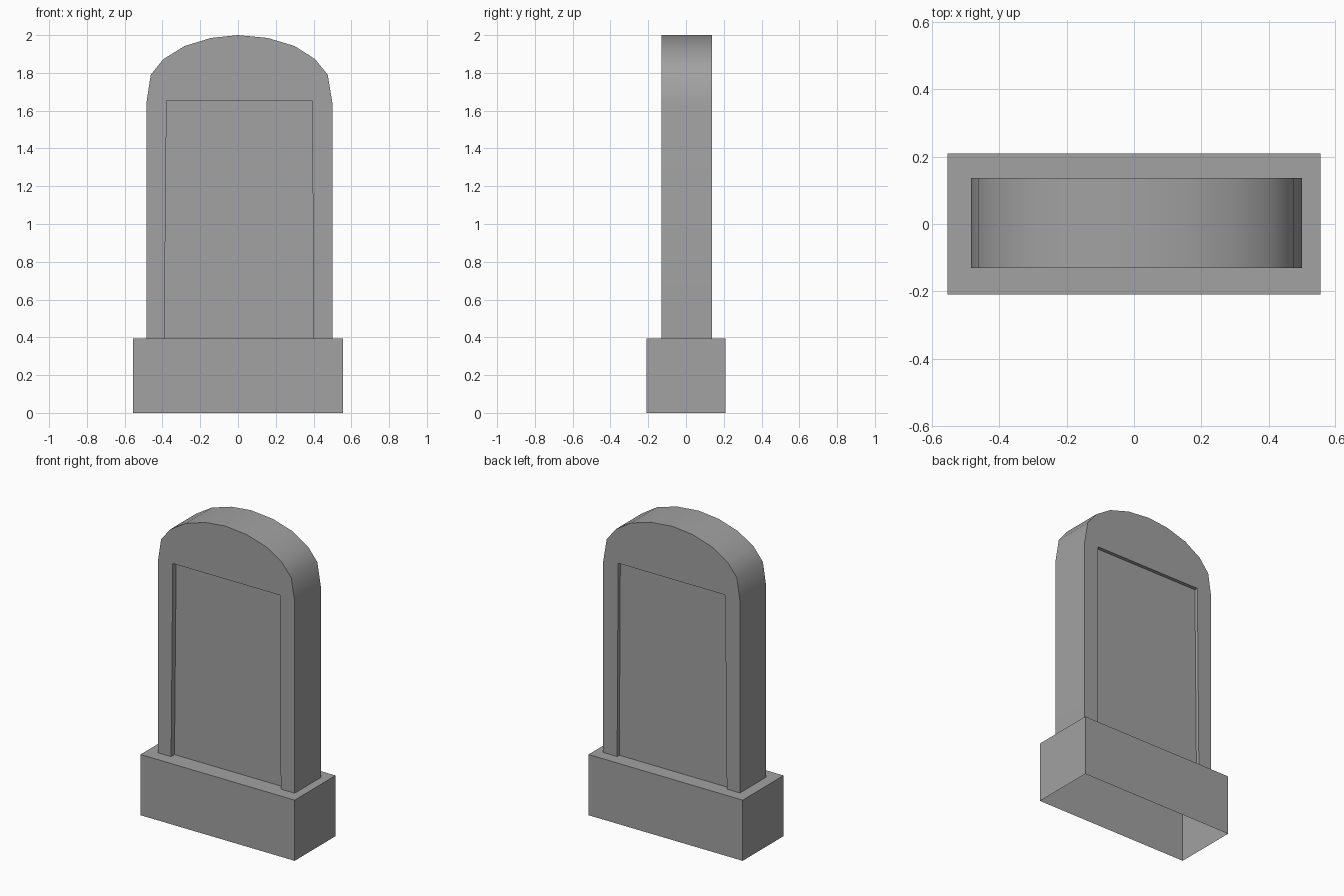
import bpy
import bmesh
import math

cube = bpy.data.objects.get("Cube")
if cube:
    bpy.data.objects.remove(cube, do_unlink=True)

stone = bpy.data.materials.new("grey_stone")
stone.use_nodes = True
stone.diffuse_color = (0.36, 0.36, 0.36, 1)
stone.node_tree.nodes["Principled BSDF"].inputs["Base Color"].default_value = stone.diffuse_color


def prism(name, outline, front, back):
    """Extrude an x-z outline along y, leaving the underside open."""
    bm = bmesh.new()
    floor = min(z for x, z in outline)
    near = [bm.verts.new((x, front, z)) for x, z in outline]
    far = [bm.verts.new((x, back, z)) for x, z in outline]
    bm.faces.new(near)
    bm.faces.new(far[::-1])
    for i in range(len(outline)):
        j = (i + 1) % len(outline)
        if outline[i][1] == floor and outline[j][1] == floor:
            continue
        bm.faces.new((near[j], near[i], far[i], far[j]))
    mesh = bpy.data.meshes.new(name)
    bm.to_mesh(mesh)
    bm.free()
    mesh.materials.append(stone)
    obj = bpy.data.objects.new(name, mesh)
    bpy.context.collection.objects.link(obj)
    return obj


# Plinth, hollow from below
BASE_TOP = 0.395
prism("plinth", [(-0.555, 0), (0.555, 0), (0.555, BASE_TOP), (-0.555, BASE_TOP)], -0.21, 0.21)

# Doorway-shaped recess outline, bottom left first
recess = [(-0.39, BASE_TOP), (0.4, BASE_TOP), (0.393, 1.655), (-0.378, 1.655)]

# Arched headstone border around the recess
arch = [(0.5, 1.64), (0.475, 1.79), (0.408, 1.873), (0.3, 1.942), (0.157, 1.985), (0, 2),
        (-0.143, 1.985), (-0.283, 1.942), (-0.395, 1.873), (-0.462, 1.79), (-0.485, 1.64)]
border = ([recess[1], (0.5, BASE_TOP)] + arch
          + [(-0.485, BASE_TOP), recess[0], recess[3], recess[2]])
headstone = prism("headstone_border", border, -0.131, 0.137)

# Sunken slab seen from both sides
prism("headstone_panel", recess, -0.096, 0.114)

# Smooth the arch, keep the corners crisp
bpy.ops.object.select_all(action='DESELECT')
headstone.select_set(True)
bpy.context.view_layer.objects.active = headstone
bpy.ops.object.shade_smooth_by_angle(angle=math.radians(35))
